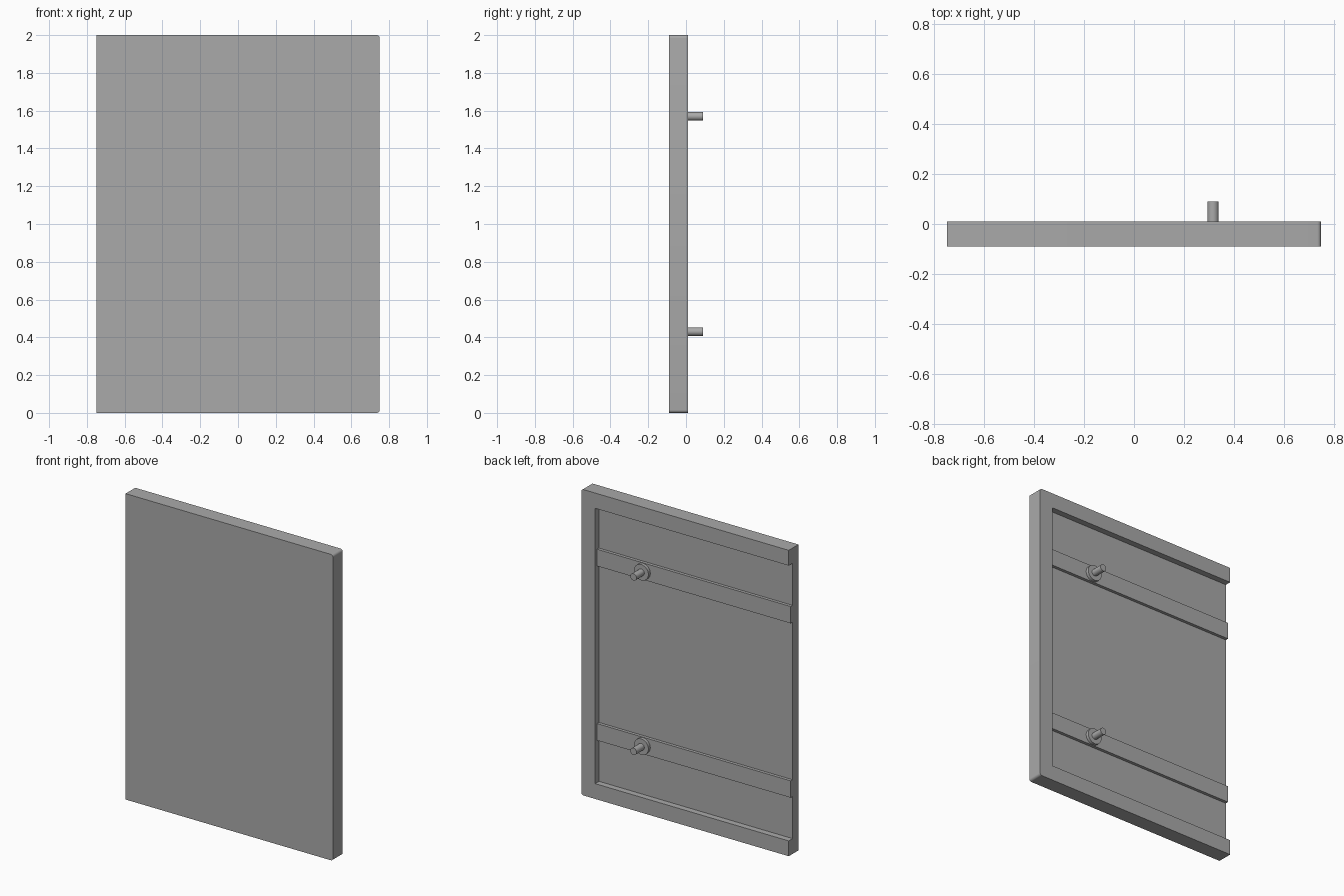
import bpy, bmesh, math
from mathutils import Matrix

cube = bpy.data.objects.get("Cube")
if cube:
    bpy.data.objects.remove(cube, do_unlink=True)

grey = bpy.data.materials.new("plain_grey")
grey.use_nodes = True
COLOUR = (0.4, 0.4, 0.4, 1)
grey.diffuse_color = COLOUR
grey.node_tree.nodes["Principled BSDF"].inputs["Base Color"].default_value = COLOUR

HALF_W, HEIGHT, BORDER, ROUND = 0.75, 2.0, 0.1, 0.016
FRONT, FLOOR, RAIL, BACK = -0.09, -0.03, -0.01, 0.01
INNER = HALF_W - BORDER


def finish(name, bm):
    bmesh.ops.recalc_face_normals(bm, faces=bm.faces)
    mesh = bpy.data.meshes.new(name)
    bm.to_mesh(mesh)
    bm.free()
    mesh.materials.append(grey)
    obj = bpy.data.objects.new(name, mesh)
    bpy.context.collection.objects.link(obj)
    bpy.ops.object.select_all(action='DESELECT')
    obj.select_set(True)
    bpy.context.view_layer.objects.active = obj
    bpy.ops.object.shade_smooth_by_angle(angle=math.radians(35))


def slab(name, outline, y0, y1):
    """Extrude an x-z outline from y0 to y1."""
    bm = bmesh.new()
    face = bm.faces.new([bm.verts.new((x, y0, z)) for x, z in outline])
    new = bmesh.ops.extrude_face_region(bm, geom=[face])["geom"]
    bmesh.ops.translate(bm, vec=(0, y1 - y0, 0),
                        verts=[v for v in new if isinstance(v, bmesh.types.BMVert)])
    finish(name, bm)


def disc(name, x, z, radius, y0, y1):
    bm = bmesh.new()
    place = Matrix.Translation((x, (y0 + y1) / 2, z)) @ Matrix.Rotation(math.pi / 2, 4, 'X')
    bmesh.ops.create_cone(bm, cap_ends=True, segments=32, radius1=radius,
                          radius2=radius, depth=y1 - y0, matrix=place)
    finish(name, bm)


def corner(z, start):
    """Quarter-round corner on the closed side."""
    cz = z + ROUND if z == 0 else z - ROUND
    steps = [math.radians(start + 15 * i) for i in range(7)]
    return [(HALF_W - ROUND + ROUND * math.cos(a), cz + ROUND * math.sin(a)) for a in steps]


# Front plate and the three-sided rim behind it, open on one side
rounded = corner(0, -90) + corner(HEIGHT, 0)
slab("front_plate", [(-HALF_W, HEIGHT), (-HALF_W, 0)] + rounded, FRONT, FLOOR)
slab("back_rim", [(-HALF_W, 0)] + rounded + [
    (-HALF_W, HEIGHT), (-HALF_W, HEIGHT - BORDER), (INNER, HEIGHT - BORDER),
    (INNER, BORDER), (-HALF_W, BORDER)], FLOOR, BACK)

# Flat rails, each carrying a collar and a pin
for side, z in (("lower", 0.43), ("upper", 1.57)):
    slab(side + "_rail", [(-HALF_W, z - 0.055), (INNER, z - 0.055),
                          (INNER, z + 0.055), (-HALF_W, z + 0.055)], FLOOR, RAIL)
    disc(side + "_collar", 0.317, z, 0.052, RAIL, BACK)
    disc(side + "_pin", 0.317, z, 0.0225, RAIL, 0.09)
